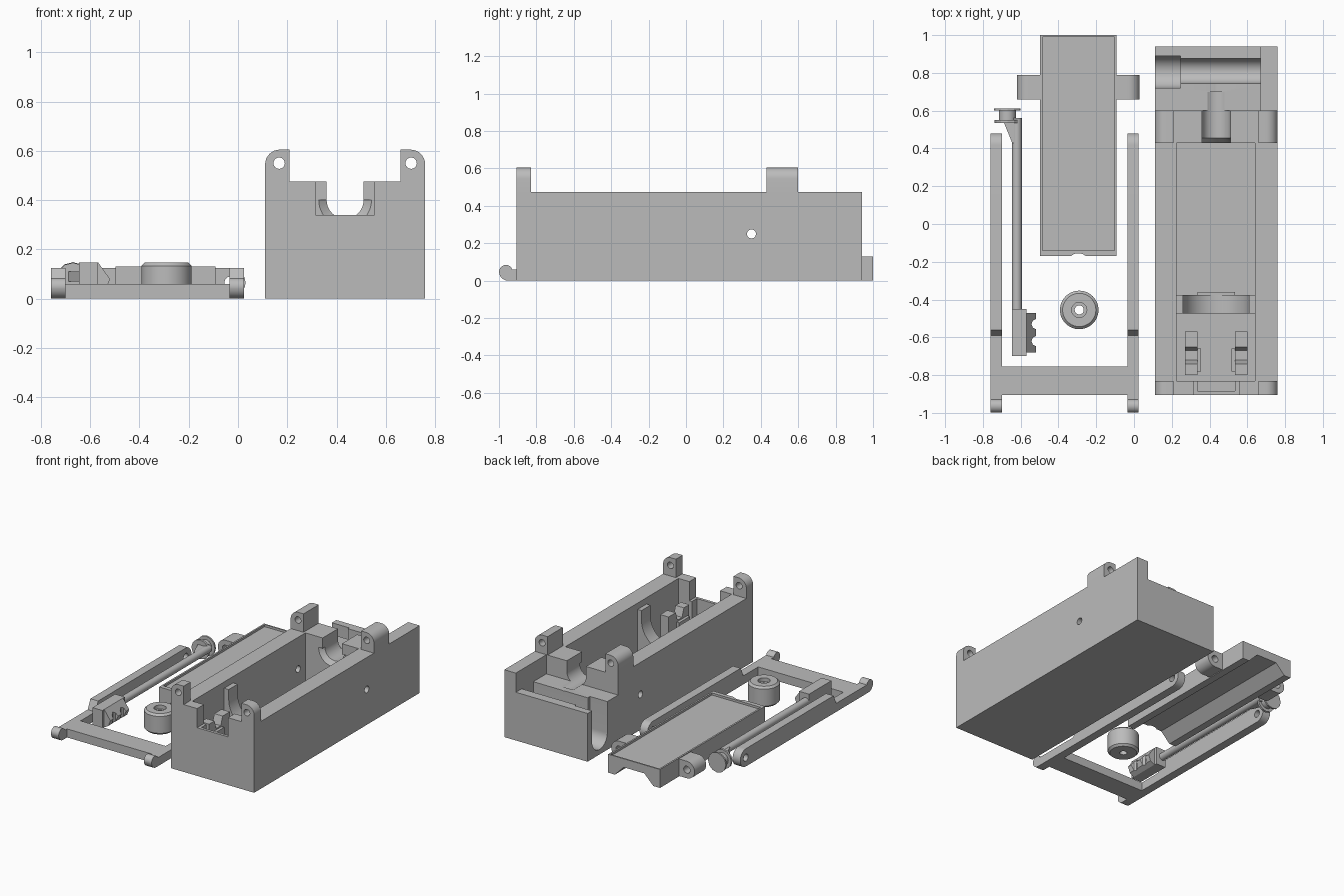
import bpy, bmesh, math
from mathutils import Vector

if "Cube" in bpy.data.objects:
    bpy.data.objects.remove(bpy.data.objects["Cube"])

grey = bpy.data.materials.new("plain grey")
grey.diffuse_color = (0.5, 0.5, 0.5, 1)
grey.use_nodes = True
grey.node_tree.nodes["Principled BSDF"].inputs["Base Color"].default_value = grey.diffuse_color
MAP = {'x': lambda u, v, w: (w, u, v), 'y': lambda u, v, w: (u, w, v), 'z': lambda u, v, w: (u, v, w)}


def loft(name, axis, rings):
    """Solid through rings of (points, position along axis)."""
    bm = bmesh.new()
    loops = [[bm.verts.new(MAP[axis](u, v, w)) for u, v in pts] for pts, w in rings]
    n = len(loops[0])
    for a, b in zip(loops, loops[1:]):
        for i in range(n):
            bm.faces.new((a[i], a[(i + 1) % n], b[(i + 1) % n], b[i]))
    bm.faces.new(loops[0])
    bm.faces.new(loops[-1])
    bmesh.ops.recalc_face_normals(bm, faces=bm.faces)
    me = bpy.data.meshes.new(name)
    bm.to_mesh(me)
    bm.free()
    ob = bpy.data.objects.new(name, me)
    bpy.context.collection.objects.link(ob)
    me.materials.append(grey)
    return ob


def prism(name, axis, pts, a, b):
    return loft(name, axis, [(pts, a), (pts, b)])


def box(name, x0, x1, y0, y1, z0, z1):
    return prism(name, 'z', [(x0, y0), (x1, y0), (x1, y1), (x0, y1)], z0, z1)


def arc(u, v, r, a0, a1, n=16):
    return [(u + r * math.cos(math.radians(a0 + (a1 - a0) * i / n)),
             v + r * math.sin(math.radians(a0 + (a1 - a0) * i / n))) for i in range(n + 1)]


def circle(u, v, r, n=40):
    return arc(u, v, r, 0, 360, n)[:-1]


def trough(u, v, r, top):
    """Round-bottomed slot outline open upwards."""
    return arc(u, v, r, 180, 360, 24) + [(u + r, top), (u - r, top)]


def boolean(ob, tools, op='DIFFERENCE'):
    for t in tools:
        m = ob.modifiers.new("cut", 'BOOLEAN')
        m.object, m.operation, m.solver = t, op, 'EXACT'
    bpy.context.view_layer.update()
    dg = bpy.context.evaluated_depsgraph_get()
    me = bpy.data.meshes.new_from_object(ob.evaluated_get(dg))
    ob.modifiers.clear()
    ob.data = me
    for t in tools:
        bpy.data.objects.remove(t)
    return ob


# ---- housing with cavity, notches, bore and cross channel
cx = 0.435
boolean(box("housing", 0.11, 0.76, -0.905, 0.94, 0, 0.475), [
    box("c", 0.225, 0.64, -0.83, 0.43, 0.05, 0.6),
    box("c", 0.315, 0.555, -1.0, -0.82, 0.34, 0.6),
    box("c", 0.335, 0.535, -0.885, -0.81, 0.2, 0.6),
    box("c", 0.0, 0.67, 0.60, 1.1, 0.34, 0.6),
    prism("c", 'x', trough(0.805, 0.12, 0.085, 0.6), 0.0, 0.245),
    prism("c", 'x', trough(0.81, 0.12, 0.065, 0.6), 0.2, 0.67),
    loft("c", 'y', [(trough(cx, 0.40, 0.12, 0.401), 0.42), (trough(cx, 0.40, 0.075, 0.401), 0.455)]),
    prism("c", 'y', trough(cx, 0.40, 0.075, 0.6), 0.42, 0.70),
    prism("c", 'y', trough(cx, 0.40, 0.062, 0.6), 0.69, 0.76),
    prism("c", 'x', circle(0.35, 0.25, 0.024, 24), 0.0, 1.0),
])

# ---- housing lugs with hinge holes
for end, y0, y1 in (("front", -0.905, -0.83), ("rear", 0.43, 0.60)):
    for side, s in (("left", -1), ("right", 1)):
        pts = [(0.225, 0.475), (0.325, 0.475)] + arc(0.265, 0.545, 0.06, 0, 90, 8) + [(0.225, 0.605)]
        lug = prism(f"{end}_{side}_lug", 'y', [(cx + s * u, v) for u, v in pts], y0, y1)
        boolean(lug, [prism("c", 'y', circle(cx + s * 0.268, 0.55, 0.023, 24), y0 - 0.1, y1 + 0.1)])

# ---- cradle and bracket posts inside the cavity
boolean(box("cradle", 0.225, 0.64, -0.475, -0.375, 0.05, 0.43),
        [prism("c", 'y', trough(cx, 0.36, 0.175, 0.6), -0.6, -0.2)])
box("cradle_lip", 0.335, 0.535, -0.375, -0.36, 0.05, 0.18)
for side, s in (("left", -1), ("right", 1)):
    post = [(-0.80, 0.05), (-0.57, 0.05), (-0.57, 0.33), (-0.65, 0.33),
            (-0.67, 0.27), (-0.72, 0.27), (-0.74, 0.33), (-0.80, 0.33)]
    prism(f"{side}_bracket_post", 'x', post, cx + s * 0.10, cx + s * 0.165)
    box(f"{side}_bracket_tab", *sorted((cx + s * 0.08, cx + s * 0.10)), -0.78, -0.66, 0.05, 0.26)

# ---- lid with shallow tray on top and channel underneath
lx = -0.295
boolean(box("lid", -0.497, -0.092, -0.17, 1.0, 0, 0.13), [
    box("c", -0.485, -0.104, -0.14, 0.99, 0.115, 0.2),
    prism("c", 'y', [(lx - 0.15, -0.05), (lx + 0.15, -0.05), (lx + 0.15, 0),
                     (lx + 0.08, 0.07), (lx - 0.08, 0.07), (lx - 0.15, 0)], -0.5, 1.2),
    prism("c", 'z', arc(lx, -0.215, 0.06, 0, 180), -0.1, 0.3),
])
for side, s in (("left", -1), ("right", 1)):
    pts = [(0.2025, 0.005), (0.265, 0.005)] + arc(0.265, 0.065, 0.06, -80, 90) + [(0.2025, 0.125)]
    ear = prism(f"{side}_lid_ear", 'y', [(lx + s * u, v) for u, v in pts], 0.66, 0.79)
    boolean(ear, [prism("c", 'y', circle(lx + s * 0.265, 0.065, 0.025, 24), 0.5, 0.9)])

# ---- latch frame: crossbar, side bars and hooks
box("frame_crossbar", -0.70, -0.035, -0.905, -0.755, 0, 0.06)
for side, x0, x1 in (("left", -0.76, -0.70), ("right", -0.035, 0.025)):
    pts = [(-0.905, 0), (0.42, 0)] + arc(0.418, 0.0625, 0.0625, -85, 90) + \
          [(-0.56, 0.125), (-0.59, 0.06), (-0.905, 0.06)]
    bar = prism(f"{side}_frame_bar", 'x', pts, x0, x1)
    boolean(bar, [prism("c", 'x', circle(0.418, 0.0625, 0.025, 24), x0 - 0.1, x1 + 0.1)])
    hook = [(-0.905, 0), (-0.905, 0.06), (-0.93, 0.06)] + arc(-0.963, 0.048, 0.036, 20, 200) + \
           arc(-0.95, 0.05, 0.05, 190, 265, 8)
    prism(f"{side}_frame_hook", 'x', hook, x0, x1)

# ---- trigger rod with toothed block and flanged end
prism("rod", 'y', circle(-0.62, 0.09, 0.026), -0.46, 0.56)
box("rod_block", -0.645, -0.568, -0.70, -0.45, 0.02, 0.147)
teeth = prism("rod_teeth", 'y', [(-0.568, 0.02), (-0.535, 0.04), (-0.52, 0.08), (-0.568, 0.147)], -0.68, -0.47)
boolean(teeth, [prism("c", 'z', circle(-0.515, y, 0.028, 8), -0.1, 0.3) for y in (-0.62, -0.53)])
prism("rod_gusset", 'z', [(-0.645, 0.43), (-0.62, 0.43), (-0.62, 0.56), (-0.69, 0.54)], 0.07, 0.11)
for name, r, y0, y1 in (("inner_flange", 0.068, 0.535, 0.55), ("flange_neck", 0.045, 0.55, 0.60),
                        ("outer_flange", 0.07, 0.60, 0.612)):
    prism(name, 'y', circle(-0.67, 0.078, r, 12 if "flange" in name[-6:] else 32), y0, y1)

# ---- roller with countersunk hole
roller = loft("roller", 'z', [(circle(-0.29, -0.455, r, 48), z) for r, z in
                              ((0.088, 0), (0.102, 0.014), (0.102, 0.133), (0.088, 0.147))])
boolean(roller, [
    prism("c", 'z', circle(-0.29, -0.455, 0.024), -0.1, 0.3),
    prism("c", 'z', circle(-0.29, -0.455, 0.04), 0.12, 0.3),
])

# ---- smooth rounded surfaces, keep edges sharp
bpy.ops.object.select_all(action='SELECT')
bpy.context.view_layer.objects.active = roller
bpy.ops.object.shade_smooth_by_angle(angle=math.radians(28))
